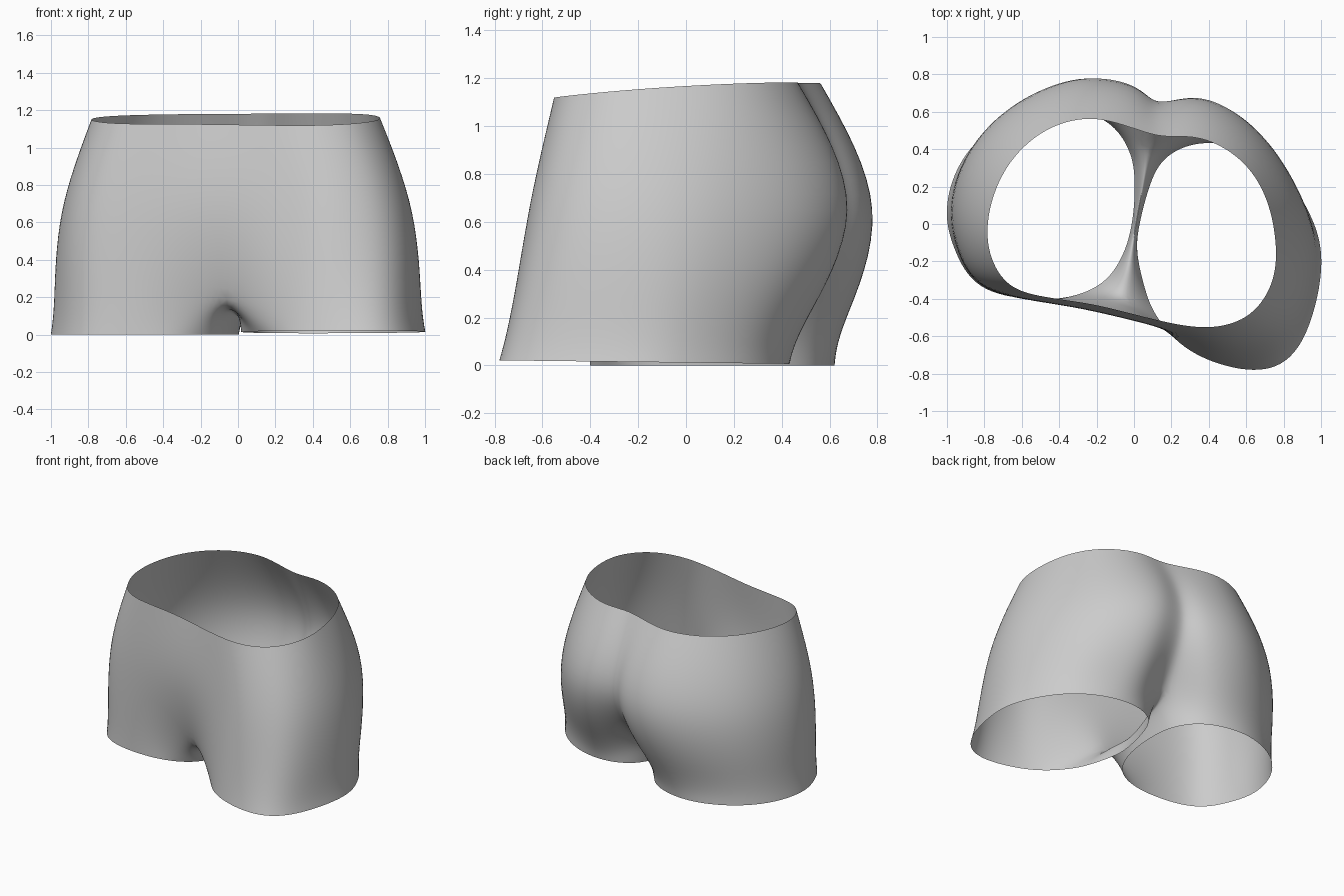
import bpy
import bmesh
from mathutils import Vector

cube = bpy.data.objects.get("Cube")
if cube:
    bpy.data.objects.remove(cube, do_unlink=True)

# Cloth colour
cloth = bpy.data.materials.new("grey_cloth")
cloth.use_nodes = True
grey = (0.6, 0.6, 0.6, 1)
cloth.diffuse_color = grey
cloth.node_tree.nodes["Principled BSDF"].inputs["Base Color"].default_value = grey

# Centre seam at waist, hip and crotch
front_seam = [(-.03, -.475), (-.03, -.51), (-.06, -.41)]
back_seam = [(.1, .48), (.13, .655), (.08, .41)]

# Outlines of each half, running from front to back between the seams
waist = {
    "left": [(.2, -.53), (.42, -.55), (.62, -.48), (.74, -.3), (.755, -.08),
             (.7, .15), (.57, .34), (.38, .45), (.22, .468)],
    "right": [(-.25, -.425), (-.5, -.385), (-.68, -.31), (-.775, -.13), (-.765, .1),
              (-.66, .33), (-.47, .5), (-.25, .562), (-.06, .53)],
}
hip = {
    "left": [(.25, -.59), (.48, -.655), (.74, -.6), (.89, -.4), (.93, -.13),
             (.87, .15), (.72, .42), (.53, .6), (.32, .675)],
    "right": [(-.3, -.45), (-.56, -.405), (-.8, -.32), (-.92, -.12), (-.935, .14),
              (-.83, .42), (-.6, .65), (-.28, .775), (0, .735)],
}
# Leg openings: front corner, outside, back corner, then the inner thigh
hem = {
    "left": [(.12, -.49), (.25, -.64), (.45, -.745), (.7, -.775), (.9, -.62),
             (1, -.25), (.95, .03), (.8, .26), (.58, .4), (.35, .43), (.18, .36),
             (.09, .22), (.03, 0), (.02, -.17), (.06, -.35)],
    "right": [(-.18, -.32), (-.33, -.385), (-.55, -.4), (-.82, -.33), (-.96, -.13),
              (-1, .08), (-.93, .32), (-.74, .52), (-.45, .62), (-.17, .56), (-.04, .42),
              (0, .28), (0, .1), (-.03, -.08), (-.09, -.22)],
}


def waist_height(x, y):
    return 1.16 + .06 * y - .04 * y * y + .01 * x


bm = bmesh.new()


def add(x, y, z):
    return bm.verts.new((x, y, z))


def bridge(upper, lower, flip):
    """Join two rows of vertices with quads facing outward."""
    for i in range(len(upper) - 1):
        quad = [upper[i], lower[i], lower[i + 1], upper[i + 1]]
        bm.faces.new(quad[::-1] if flip else quad)


def shared_seam(points, crotch_z):
    (wx, wy), (hx, hy), (cx, cy) = points
    return [add(wx, wy, waist_height(wx, wy)), add(hx, hy, .65), add(cx, cy, crotch_z)]


front = shared_seam(front_seam, .19)
back = shared_seam(back_seam, .24)

# Crotch strip, sagging between the front and back seams
crotch = []
for i in range(1, 5):
    t = i / 5
    p = back[2].co.lerp(front[2].co, t)
    crotch.append(add(p.x, p.y, p.z - .45 * t * (1 - t)))

for side in ("left", "right"):
    flip = side == "right"
    top = [add(x, y, waist_height(x, y)) for x, y in waist[side]]
    mid = [add(x, y, .65) for x, y in hip[side]]
    opening = [add(x, y, 0 if flip else .012 - .012 * y) for x, y in hem[side]]
    # Thigh row blends the hip into the leg opening
    thigh = []
    for h, o in zip(mid, opening[1:]):
        p = h.co.lerp(o.co, .7)
        thigh.append(add(p.x, p.y, .2))
    rows = [[front[i], *row, back[i]] for i, row in enumerate((top, mid, thigh))]
    bridge(rows[0], rows[1], flip)
    bridge(rows[1], rows[2], flip)
    bridge(rows[2] + crotch + [front[2]], opening + opening[:1], flip)


# Adjust the cage so the smoothed surface passes through the outlines
def smoothed(v):
    if v.is_boundary:
        ends = [e.other_vert(v).co for e in v.link_edges if e.is_boundary]
        return (v.co * 4 + ends[0] + ends[1]) / 6
    n = len(v.link_edges)
    total = v.co * n * n
    for e in v.link_edges:
        total += e.other_vert(v).co * 4
    near = {e.other_vert(v) for e in v.link_edges}
    for f in v.link_faces:
        for w in f.verts:
            if w is not v and w not in near:
                total += w.co
    return total / (n * (n + 5))


targets = {v: v.co.copy() for v in bm.verts}
for _ in range(7):
    shifts = {v: goal - smoothed(v) for v, goal in targets.items()}
    for v, shift in shifts.items():
        v.co += shift

# Single-layer garment
mesh = bpy.data.meshes.new("shorts")
bm.to_mesh(mesh)
bm.free()
for poly in mesh.polygons:
    poly.use_smooth = True
mesh.materials.append(cloth)
shorts = bpy.data.objects.new("shorts", mesh)
bpy.context.collection.objects.link(shorts)
smooth = shorts.modifiers.new("smooth_surface", "SUBSURF")
smooth.levels = smooth.render_levels = 3
